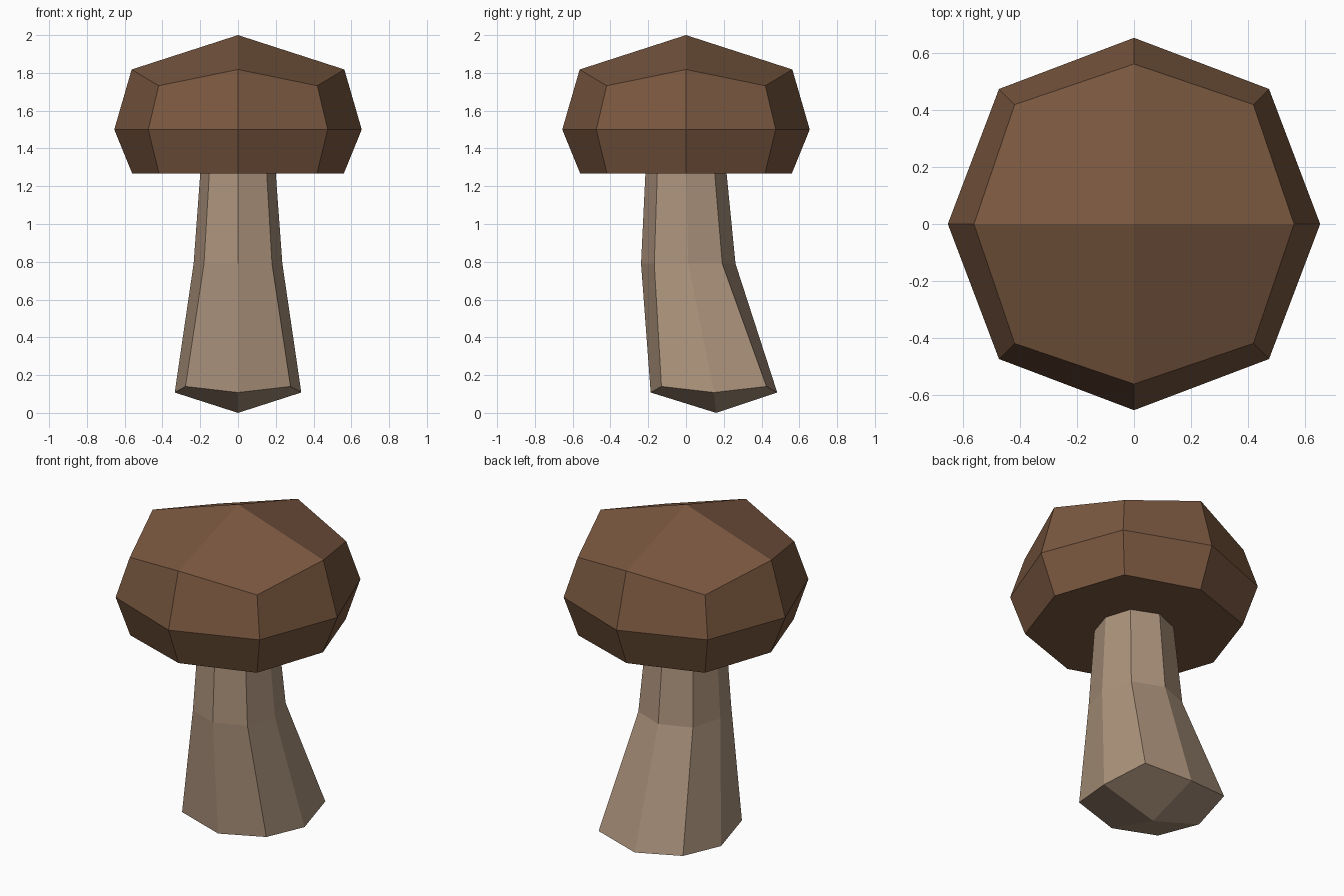
import bpy, bmesh
from math import cos, sin, pi

if "Cube" in bpy.data.objects:
    bpy.data.objects.remove(bpy.data.objects["Cube"])


def material(name, rgb):
    m = bpy.data.materials.new(name)
    m.diffuse_color = (*rgb, 1)
    m.use_nodes = True
    m.node_tree.nodes["Principled BSDF"].inputs["Base Color"].default_value = m.diffuse_color
    return m


def ring(bm, r_axis, c, z_axis, z_diag=None, y=0.0, r_y=None):
    """Eight vertices: even ones on the axes, odd ones at (+-c, +-c)."""
    z_diag = z_axis if z_diag is None else z_diag
    r_y = r_y or r_axis
    out = []
    for i in range(8):
        a = i * pi / 4
        if i % 2 == 0:
            co = (r_axis * cos(a), y + r_y * sin(a), z_axis)
        else:
            k = c * 2 ** 0.5
            co = (k * cos(a), y + k * sin(a), z_diag)
        out.append(bm.verts.new(co))
    return out


def bridge(bm, a, b):
    for i in range(8):
        j = (i + 1) % 8
        bm.faces.new((a[i], a[j], b[j], b[i]))


def pole(bm, co, r):
    """Four quads closing a ring around a centre point."""
    p = bm.verts.new(co)
    for i in range(0, 8, 2):
        bm.faces.new((p, r[i], r[i + 1], r[(i + 2) % 8]))


def finish(bm, name, mat):
    # open shells: orient by pointing faces away from the shell's middle
    bmesh.ops.recalc_face_normals(bm, faces=bm.faces)
    me = bpy.data.meshes.new(name)
    bm.to_mesh(me)
    bm.free()
    me.materials.append(mat)
    ob = bpy.data.objects.new(name, me)
    bpy.context.collection.objects.link(ob)


# Cap: faceted dome with a flat underside around the stem
bm = bmesh.new()
rings = [ring(bm, 0.563, 0.42, 1.818, 1.732),
         ring(bm, 0.655, 0.475, 1.5),
         ring(bm, 0.56, 0.418, 1.267),
         ring(bm, 0.2, 0.152, 1.267, r_y=0.215)]
pole(bm, (0, 0, 2), rings[0])
for a, b in zip(rings, rings[1:]):
    bridge(bm, a, b)
finish(bm, "cap", material("cap_brown", (0.19, 0.095, 0.05)))

# Stem: bent, flaring towards a shallow pointed base
bm = bmesh.new()
rings = [ring(bm, 0.2, 0.152, 1.267, r_y=0.215),
         ring(bm, 0.235, 0.18, 0.79, y=0.012, r_y=0.25),
         ring(bm, 0.335, 0.278, 0.108, 0.14, y=0.148)]
for a, b in zip(rings, rings[1:]):
    bridge(bm, a, b)
pole(bm, (0, 0.16, 0), rings[-1])
finish(bm, "stem", material("stem_beige", (0.41, 0.29, 0.2)))
